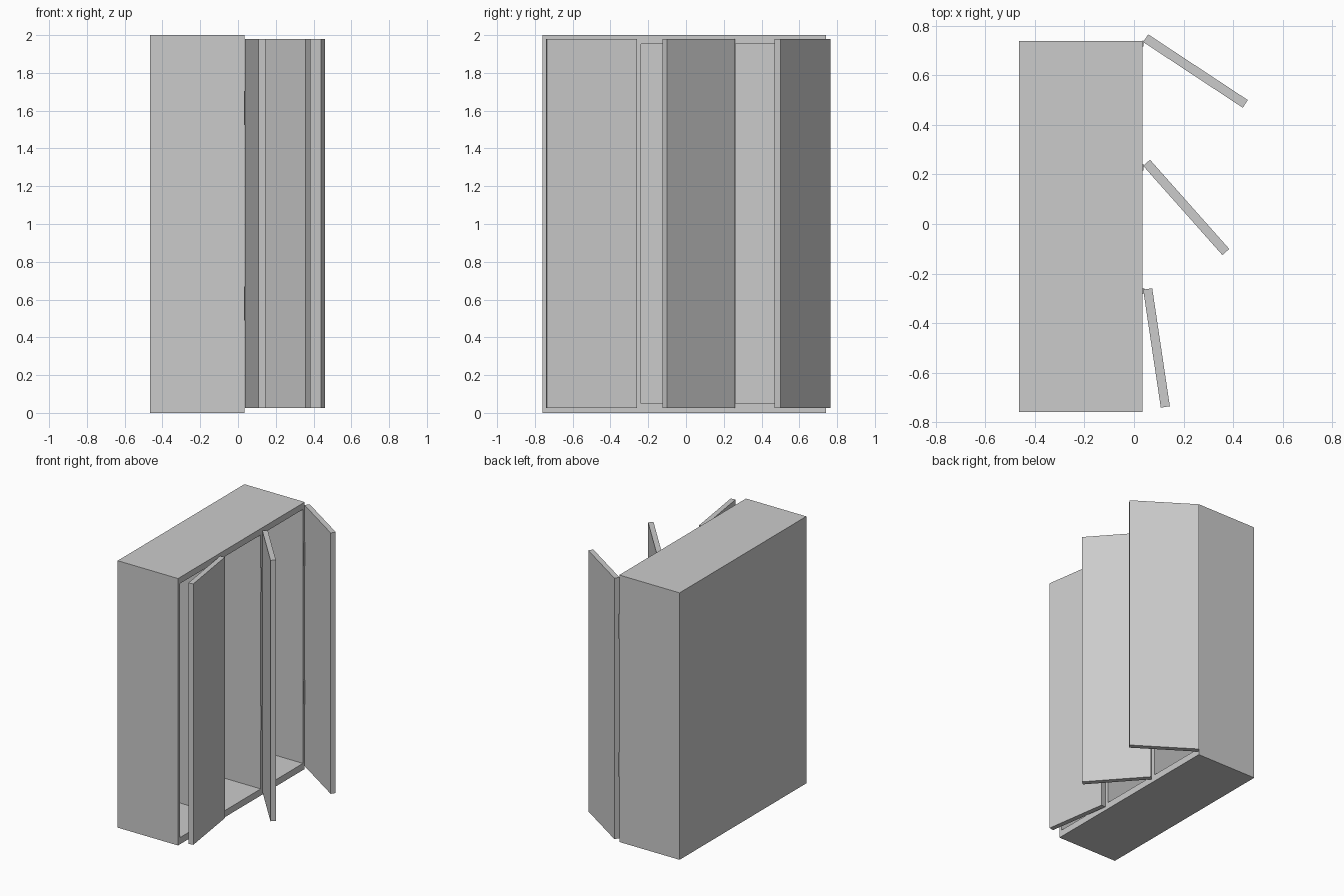
import bpy, bmesh
from math import radians
from mathutils import Matrix, Vector

cube = bpy.data.objects.get("Cube")
if cube:
    bpy.data.objects.remove(cube, do_unlink=True)

metal = bpy.data.materials.new("grey painted metal")
metal.use_nodes = True
metal.diffuse_color = (0.6, 0.6, 0.6, 1)
metal.node_tree.nodes["Principled BSDF"].inputs["Base Color"].default_value = (0.6, 0.6, 0.6, 1)

FRONT, BACK = 0.035, -0.465
EDGE, BAY, HEIGHT = 0.74, 0.5, 2.0


def add_box(bm, lo, hi):
    lo, hi = Vector(lo), Vector(hi)
    matrix = Matrix.Translation((lo + hi) / 2) @ Matrix.Diagonal((*(hi - lo), 1))
    bmesh.ops.create_cube(bm, size=1, matrix=matrix)


def finish(bm, name):
    mesh = bpy.data.meshes.new(name)
    bm.to_mesh(mesh)
    bm.free()
    mesh.materials.append(metal)
    obj = bpy.data.objects.new(name, mesh)
    bpy.context.collection.objects.link(obj)
    return obj


# Cabinet: solid block split into three bays, each hollowed from the open side
bm = bmesh.new()
add_box(bm, (BACK, EDGE - 3 * BAY, 0), (FRONT, EDGE, HEIGHT))
for i in (1, 2):
    bmesh.ops.bisect_plane(bm, geom=bm.verts[:] + bm.edges[:] + bm.faces[:],
                           plane_co=(0, EDGE - i * BAY, 0), plane_no=(0, 1, 0))
bm.normal_update()
bays = [f for f in bm.faces if f.normal.x > 0.9]
bmesh.ops.inset_individual(bm, faces=bays, thickness=0.03)
for v in {v for f in bays for v in f.verts}:
    v.co.z = 1.953 if v.co.z > 1 else 0.05
pockets = bmesh.ops.extrude_discrete_faces(bm, faces=bays)["faces"]
bmesh.ops.translate(bm, verts=list({v for f in pockets for v in f.verts}), vec=(-0.47, 0, 0))
bmesh.ops.recalc_face_normals(bm, faces=bm.faces)
finish(bm, "cabinet_body")

# Doors: each swings about its own hinge line by a different amount
for i, (side, angle) in enumerate((("left", 56.6), ("middle", 41.6), ("right", 8.5))):
    pivot = Vector((0.037, EDGE - i * BAY - 0.005, 0))
    bm = bmesh.new()
    add_box(bm, (0, -0.482, 0.025), (0.037, 0, 1.98))
    door = finish(bm, side + "_door")
    door.location = pivot
    door.rotation_euler.z = radians(angle)

    # Two hinges per door: a leaf on the frame and a slim pin
    bm = bmesh.new()
    for z in (0.49, 1.525):
        add_box(bm, (FRONT - 0.002, pivot.y - 0.018, z), (FRONT + 0.003, pivot.y + 0.003, z + 0.18))
        bmesh.ops.create_cone(bm, cap_ends=True, segments=8, radius1=0.006, radius2=0.006,
                              depth=0.18, matrix=Matrix.Translation((pivot.x, pivot.y, z + 0.09)))
    finish(bm, side + "_hinges")
